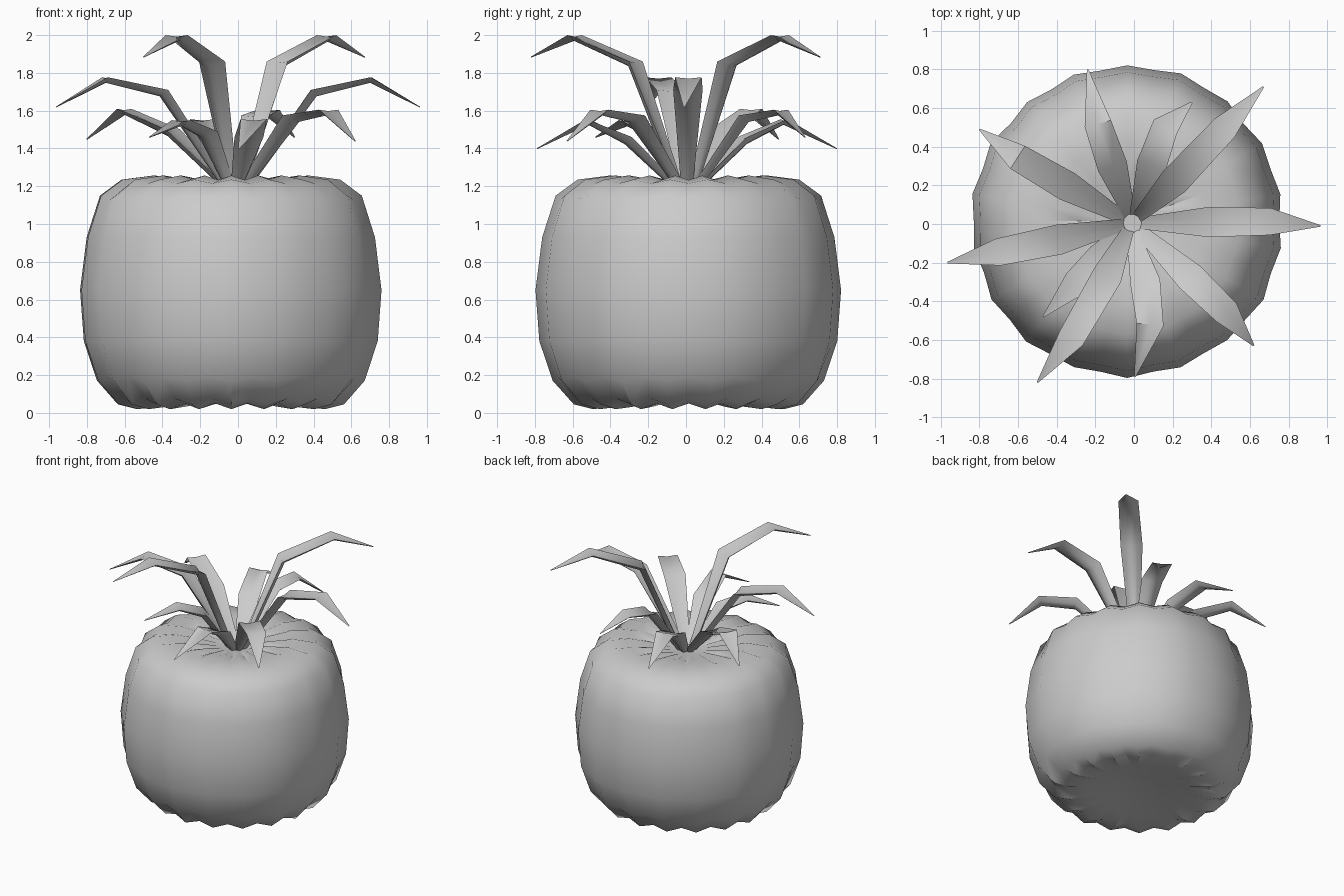
import bpy, bmesh, math, random
from mathutils import Vector

if "Cube" in bpy.data.objects:
    bpy.data.objects.remove(bpy.data.objects["Cube"])

random.seed(4)


def finish(name, bm, angle):
    bmesh.ops.recalc_face_normals(bm, faces=bm.faces)
    me = bpy.data.meshes.new(name)
    bm.to_mesh(me)
    bm.free()
    ob = bpy.data.objects.new(name, me)
    bpy.context.collection.objects.link(ob)
    bpy.ops.object.select_all(action='DESELECT')
    ob.select_set(True)
    bpy.context.view_layer.objects.active = ob
    bpy.ops.object.shade_smooth_by_angle(angle=math.radians(angle))
    return ob


def skin(bm, rings):
    for a, b in zip(rings, rings[1:]):
        n = len(a)
        for i in range(n):
            bm.faces.new((a[i], a[(i + 1) % n], b[(i + 1) % n], b[i]))


# Ribbed round body: (radius, height, vertical ripple)
profile = [(0.18, 0.07, 0.0), (0.36, 0.045, 0.01), (0.50, 0.035, 0.015), (0.60, 0.06, 0.015),
           (0.71, 0.18, 0.01), (0.78, 0.38, 0), (0.80, 0.65, 0), (0.765, 0.93, 0),
           (0.695, 1.14, 0.01), (0.58, 1.225, 0.01), (0.41, 1.245, 0.012),
           (0.25, 1.225, 0.01), (0.10, 1.20, 0.0)]
SEG = 36
wobble = [random.uniform(-0.008, 0.008) for _ in range(SEG)]
bm = bmesh.new()
rings = []
for r, z, ripple in profile:
    ring = []
    for i in range(SEG):
        t = 2 * math.pi * i / SEG
        s = 1 if i % 2 else -1
        rr = r * (1 + 0.012 * s + wobble[i])
        up = 1 if z > 0.6 else -1
        ring.append(bm.verts.new((-0.035 + rr * math.cos(t), 0.015 + rr * math.sin(t),
                                  z + up * s * ripple)))
    rings.append(ring)
skin(bm, rings)
for ring, z in ((rings[0], 0.08), (rings[-1], 1.19)):
    c = bm.verts.new((-0.035, 0.015, z))
    for i in range(SEG):
        bm.faces.new((ring[i], ring[(i + 1) % SEG], c))
finish("fruit_body", bm, 35)


# Bent, tapering leaf swept through base, middle, knee and tip
def leaf(name, tip, mid, knee, bow=0.0, width=0.078):
    tip = Vector(tip)
    flat = Vector((tip.x, tip.y, 0))
    side = Vector((-tip.y, tip.x, 0)).normalized()
    pts = [flat.normalized() * 0.035 + Vector((-0.01, 0.005, 1.19)),
           flat * mid[0] + Vector((0, 0, mid[1])) + side * bow * 0.7,
           flat * knee[0] + Vector((0, 0, knee[1])) + side * bow,
           tip]
    bm = bmesh.new()
    rings = []
    for i, (p, w, d) in enumerate(zip(pts, (0.03, width, width * 0.9, 0.004),
                                      (0.03, 0.045, 0.03, 0.004))):
        run = (pts[min(i + 1, 3)] - pts[max(i - 1, 0)]).normalized()
        across = Vector((-run.y, run.x, 0)).normalized()
        up = run.cross(across)
        rings.append([bm.verts.new(p + across * a * w + up * b * d)
                      for a, b in ((1, 0), (0, -0.25), (-1, 0), (-0.5, -0.75), (0, -1), (0.5, -0.75))])
    skin(bm, rings)
    bm.faces.new(rings[0])
    bm.faces.new(rings[-1])
    finish(name, bm, 50)


tall = ((0.31, 1.86), (0.70, 2.0))
medium = ((0.40, 1.71), (0.73, 1.777))
low = ((0.42, 1.50), (0.74, 1.61))
shallow = ((0.38, 1.46), (0.66, 1.555))
short = ((0.35, 1.49), (0.64, 1.55))
wide = ((0.45, 1.575), (0.75, 1.605))
leaves = [((0.965, -0.01, 1.62), medium, 0.02),
          ((0.67, 0.71, 1.885), tall, 0.0),
          ((0.30, 0.63, 1.46), wide, 0.07),
          ((-0.24, 0.80, 1.40), shallow, 0.03),
          ((-0.80, 0.49, 1.45), low, 0.02),
          ((-0.965, -0.20, 1.62), medium, 0.0),
          ((-0.50, -0.82, 1.885), tall, 0.03),
          ((-0.47, -0.48, 1.46), short, 0.0),
          ((0.005, -0.79, 1.40), shallow, 0.08),
          ((0.62, -0.63, 1.44), wide, 0.02)]
for i, (tip, (mid, knee), bow) in enumerate(leaves):
    leaf(f"crown_leaf_{i + 1}", tip, mid, knee, bow)
